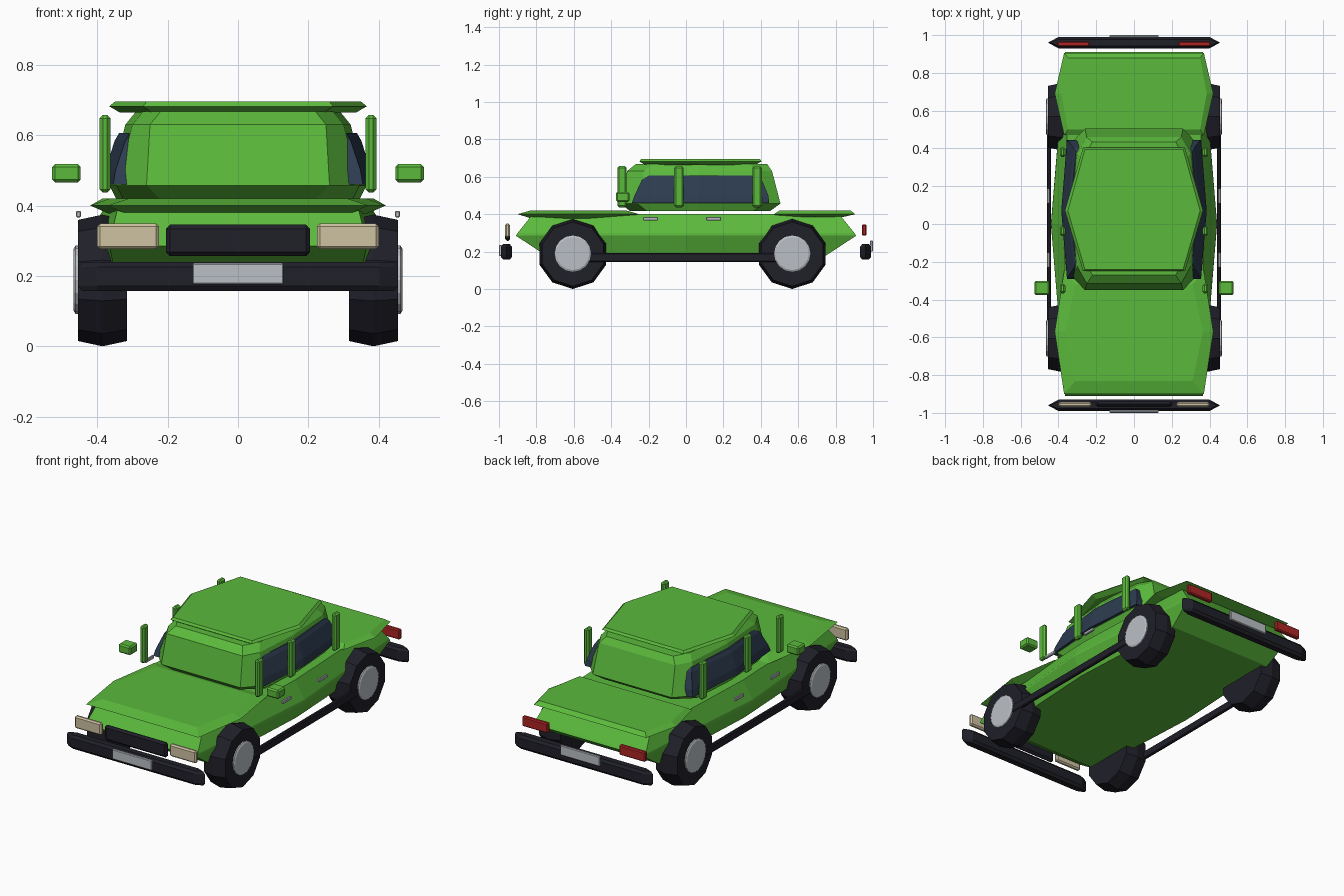
import bpy, bmesh, math
from mathutils import Matrix

if "Cube" in bpy.data.objects:
    bpy.data.objects.remove(bpy.data.objects["Cube"])


def material(name, rgb):
    m = bpy.data.materials.new(name)
    m.diffuse_color = (*rgb, 1)
    m.use_nodes = True
    m.node_tree.nodes["Principled BSDF"].inputs["Base Color"].default_value = m.diffuse_color
    return m


GREEN = material("green paint", (0.105, 0.49, 0.045))
DARK = material("dark rubber", (0.014, 0.014, 0.022))
GLASS = material("tinted glass", (0.026, 0.045, 0.08))
SILVER = material("silver", (0.50, 0.53, 0.56))
CREAM = material("cream lamp", (0.62, 0.54, 0.36))
RED = material("red lamp", (0.42, 0.018, 0.018))


def finish(name, bm, mat):
    bmesh.ops.recalc_face_normals(bm, faces=bm.faces)
    me = bpy.data.meshes.new(name)
    bm.to_mesh(me)
    bm.free()
    me.materials.append(mat)
    ob = bpy.data.objects.new(name, me)
    bpy.context.collection.objects.link(ob)
    return ob


def loft(name, mat, levels):
    """Skin a stack of (z, plan outline) levels, capped at both ends."""
    bm = bmesh.new()
    rings = [[bm.verts.new((x, y, z)) for x, y in pts] for z, pts in levels]
    n = len(rings[0])
    for a, b in zip(rings, rings[1:]):
        for i in range(n):
            j = (i + 1) % n
            bm.faces.new((a[i], a[j], b[j], b[i]))
    bm.faces.new(rings[0])
    bm.faces.new(rings[-1])
    return finish(name, bm, mat)


def plan(half):
    """Mirror a right-hand half outline (front to back) across x = 0."""
    return half + [(-x, y) for x, y in reversed(half)]


def hexa(yf, yb, w_end, w_mid, y_mid):
    return plan([(w_end, yf), (w_mid, y_mid), (w_end, yb)])


def box(name, mat, lo, hi, bevel=0.01):
    bm = bmesh.new()
    bmesh.ops.create_cube(bm, size=1)
    for v in bm.verts:
        v.co = [(l + h) / 2 + c * (h - l) for c, l, h in zip(v.co, lo, hi)]
    ob = finish(name, bm, mat)
    if bevel:
        mod = ob.modifiers.new("soft edges", "BEVEL")
        mod.width = bevel
        mod.segments = 1
    return ob


def side_box(name, mat, lo, hi, bevel=0.01):
    """Box repeated on the left and right."""
    box(name + "_right", mat, lo, hi, bevel)
    box(name + "_left", mat, (-hi[0], lo[1], lo[2]), (-lo[0], hi[1], hi[2]), bevel)


# Lower body
loft("body", GREEN, [
    (0.18, hexa(-0.75, 0.75, 0.345, 0.385, 0)),
    (0.285, hexa(-0.91, 0.91, 0.365, 0.44, 0)),
    (0.30, hexa(-0.90, 0.90, 0.365, 0.438, 0)),
    (0.40, hexa(-0.82, 0.82, 0.34, 0.375, 0))])

# Bonnet and boot lid
loft("bonnet", GREEN, [
    (0.378, hexa(-0.83, -0.29, 0.32, 0.37, -0.57)),
    (0.40, hexa(-0.90, -0.25, 0.37, 0.42, -0.57)),
    (0.42, hexa(-0.83, -0.32, 0.31, 0.365, -0.57))])
loft("boot_lid", GREEN, [
    (0.385, hexa(0.50, 0.84, 0.33, 0.37, 0.69)),
    (0.40, hexa(0.47, 0.905, 0.37, 0.42, 0.69)),
    (0.42, hexa(0.50, 0.88, 0.35, 0.385, 0.69))])


# Cabin and roof
def cabin_ring(yf, yb, w_flat, w):
    return plan([(w_flat, yf), (w - 0.02, yf + 0.09), (w, 0.07),
                 (w - 0.02, yb - 0.09), (w_flat, yb)])


loft("cabin", GREEN, [
    (0.417, cabin_ring(-0.30, 0.45, 0.22, 0.345)),
    (0.457, cabin_ring(-0.35, 0.505, 0.26, 0.365)),
    (0.63, cabin_ring(-0.315, 0.46, 0.25, 0.32)),
    (0.667, cabin_ring(-0.27, 0.435, 0.22, 0.29))])
loft("roof", GREEN, [
    (0.664, hexa(-0.22, 0.37, 0.245, 0.335, 0.07)),
    (0.682, hexa(-0.25, 0.405, 0.27, 0.366, 0.07)),
    (0.695, hexa(-0.24, 0.395, 0.26, 0.35, 0.07))])


# Side windows
def glass_ring(s, yf, yb, x):
    return [(s * 0.25, yf), (s * (x - 0.03), yf), (s * x, 0.07),
            (s * (x - 0.03), yb), (s * 0.25, yb)]


for s, side in ((1, "right"), (-1, "left")):
    loft("window_" + side, GLASS, [
        (0.46, glass_ring(s, -0.29, 0.445, 0.385)),
        (0.50, glass_ring(s, -0.275, 0.44, 0.378)),
        (0.585, glass_ring(s, -0.235, 0.405, 0.35)),
        (0.606, glass_ring(s, -0.20, 0.38, 0.338))])

# Upright pillars, mirrors, door handles and sills
for name, y in (("front", -0.342), ("middle", -0.038), ("rear", 0.38)):
    side_box("pillar_" + name, GREEN, (0.363, y - 0.025, 0.437),
             (0.393, y + 0.025, 0.657), 0.009)
side_box("mirror", GREEN, (0.447, -0.375, 0.466), (0.528, -0.302, 0.518), 0.008)
for name, y in (("front", -0.19), ("rear", 0.148)):
    side_box("handle_" + name, SILVER, (0.446, y - 0.04, 0.366),
             (0.46, y + 0.04, 0.385), 0.003)
side_box("sill", DARK, (0.44, -0.55, 0.145), (0.46, 0.52, 0.193), 0.005)

# Bumpers with pointed ends, and number plates
for s, name in ((-1, "front"), (1, "rear")):
    def bar(inset):
        y0, y1 = 0.93 + inset, 0.99 - inset
        return plan([(0.40, s * y0), (0.455 - inset, s * 0.96), (0.40, s * y1)])
    loft("bumper_" + name, DARK, [
        (0.157, bar(0.012)), (0.172, bar(0)), (0.225, bar(0)), (0.24, bar(0.012))])
    z = 0.176 if s < 0 else 0.20
    ys = sorted((s * 0.985, s * 1.0))
    box("plate_" + name, SILVER, (-0.13, ys[0], z), (0.13, ys[1], z + 0.06), 0.004)

# Grille and lamps
box("grille", DARK, (-0.205, -0.968, 0.256), (0.205, -0.94, 0.346), 0.012)
side_box("headlight", CREAM, (0.225, -0.968, 0.276), (0.40, -0.942, 0.349), 0.008)
side_box("tail_light", RED, (0.235, 0.94, 0.286), (0.405, 0.966, 0.345), 0.006)


# Ten-sided tyres with a crowned tread, and hub caps
def disc(name, mat, sections, sides, y, z, s):
    bm = bmesh.new()
    rings = []
    for x, r in sections:
        rings.append([bm.verts.new((s * x,
                                    y + r * math.sin(2 * math.pi * i / sides),
                                    z + r * math.cos(2 * math.pi * i / sides)))
                      for i in range(sides)])
    for a, b in zip(rings, rings[1:]):
        for i in range(sides):
            j = (i + 1) % sides
            bm.faces.new((a[i], a[j], b[j], b[i]))
    bm.faces.new(rings[0])
    bm.faces.new(rings[-1])
    return finish(name, bm, mat)


for s, side in ((1, "right"), (-1, "left")):
    for end, y in (("front", -0.605), ("rear", 0.568)):
        disc(f"tyre_{end}_{side}", DARK,
             [(0.315, 0.172), (0.385, 0.187), (0.455, 0.172)], 10, y, 0.187, s)
        disc(f"hub_{end}_{side}", SILVER,
             [(0.45, 0.097), (0.462, 0.097), (0.467, 0.088)], 16, y, 0.189, s)
